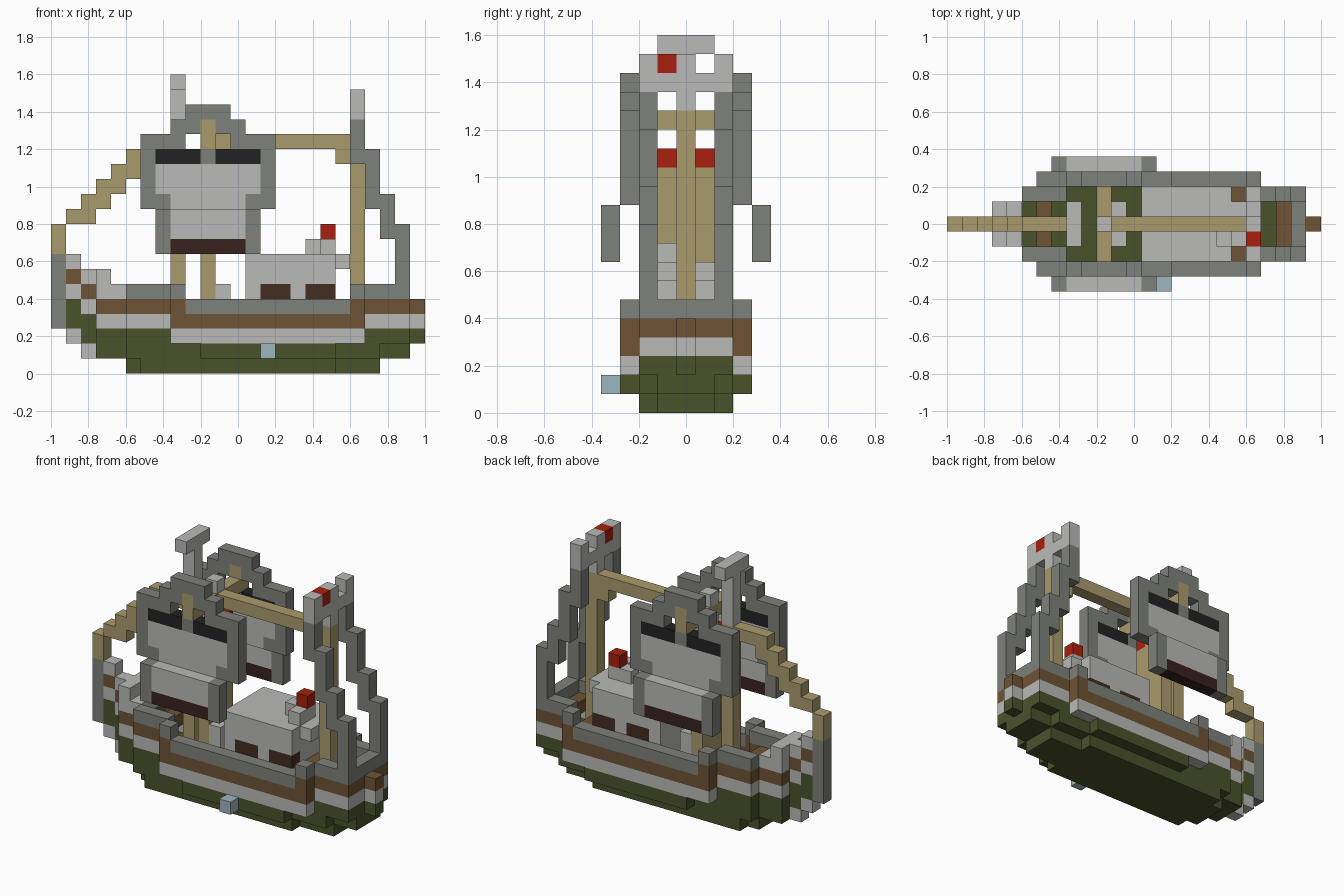
import bpy
import bmesh

if "Cube" in bpy.data.objects:
    bpy.data.objects.remove(bpy.data.objects["Cube"])

U = 0.08  # block size
MID = 4   # centre row across the width

PALETTE = {
    "stone_grey": "7F817B", "pale_grey": "BABAB8", "moss_green": "4A522B",
    "wood_brown": "6E5435", "rope_tan": "AA9B6D", "black": "222222",
    "maroon": "38221F", "dark_brown": "432C20", "red": "A8200E",
    "pale_blue": "9DB6BF",
}
NAMES = list(PALETTE)


def linear(v):
    return v / 12.92 if v <= 0.04045 else ((v + 0.055) / 1.055) ** 2.4


def make_material(name, code):
    rgb = [linear(int(code[n:n + 2], 16) / 255) for n in (0, 2, 4)] + [1]
    mat = bpy.data.materials.new(name)
    mat.use_nodes = True
    mat.diffuse_color = rgb
    bsdf = next(n for n in mat.node_tree.nodes if n.type == "BSDF_PRINCIPLED")
    bsdf.inputs["Base Color"].default_value = rgb
    bsdf.inputs["Roughness"].default_value = 0.9
    return mat


MATS = {n: make_material(n, c) for n, c in PALETTE.items()}
blocks = {}  # cell -> (part, colour)


def fill(part, colour, xs, ys, zs, mirror=False):
    """Fill half-open ranges of cells; single numbers mean one cell."""
    rx, ry, rz = [range(a, a + 1) if isinstance(a, int) else range(*a) for a in (xs, ys, zs)]
    for x in rx:
        for y in ry:
            for z in rz:
                blocks[x, y, z] = (part, colour)
                if mirror:
                    blocks[x, 2 * MID - y, z] = (part, colour)


# hull bottom
fill("hull_bottom", "moss_green", (6, 19), (2, 7), 0)
fill("hull_bottom", "moss_green", (5, 22), (3, 6), 0)
fill("hull_bottom", "moss_green", (10, 19), (1, 8), 1)
fill("hull_bottom", "moss_green", (5, 22), (2, 7), 1)
fill("hull_bottom", "moss_green", (3, 24), (3, 6), 1)

# hull plan, widest amidships
plan = set()
for (x0, x1), (y0, y1) in (((8, 21), (1, 8)), ((5, 24), (2, 7)), ((3, 24), (3, 6)), ((2, 25), (4, 5))):
    plan |= {(x, y) for x in range(x0, x1) for y in range(y0, y1)}
for x, y in plan:
    bulge = y in (1, 7)
    fill("deck", "pale_grey" if bulge else "moss_green", x, y, 2)
    if all(n in plan for n in ((x + 1, y), (x - 1, y), (x, y + 1), (x, y - 1))):
        continue
    fill("hull_wall", "wood_brown" if bulge else "pale_grey", x, y, 3)
    fill("hull_wall", "stone_grey" if bulge and 9 <= x < 20 else "wood_brown", x, y, 4)

# rails and thwarts
for xs in ((5, 8), (21, 24)):
    fill("rail", "stone_grey", xs, 2, 5, True)
for x in (8, 20):
    fill("rail", "stone_grey", x, 1, 5, True)
fill("rail", "stone_grey", 23, (2, 7), 5)
for x in (6, 19):
    fill("thwart", "wood_brown", x, (2, 7), 4)
fill("thwart", "wood_brown", 22, (3, 6), 4)

# bow: painted bands climbing to the stem post
fill("bow", "pale_grey", (3, 5), (3, 6), 5)
fill("bow", "pale_grey", 3, (3, 6), 6)
for x, low in ((2, 1), (1, 2)):
    bands = ("pale_grey", "moss_green", "moss_green", "pale_grey", "wood_brown", "pale_grey")
    for n, colour in enumerate(bands):
        fill("bow", colour, x, MID, low + n)
fill("stem_post", "stone_grey", 0, MID, (3, 8))

# stern arms stepping up to the stern frame
for x, zs in ((23, (5, 10)), (22, (9, 12)), (21, (11, 15)), (20, (14, 17))):
    fill("stern_arm", "stone_grey", x, 2, zs, True)
fill("stern_frame", "pale_grey", 20, (2, 7), 17)
fill("stern_frame", "pale_grey", 20, 2, 18, True)
fill("stern_frame", "pale_grey", 20, MID, (16, 19))
fill("stern_frame", "red", 20, 3, 18)

# cabin with windows, chimney and lamp
fill("cabin", "pale_grey", (13, 19), (2, 7), (3, 8))
fill("cabin", "pale_grey", 19, (3, 6), 7)
for xs in ((14, 16), (17, 19)):
    fill("cabin", "dark_brown", xs, 2, (4, 6), True)
fill("chimney", "pale_grey", (17, 19), MID, 8)
fill("chimney", "pale_grey", 18, 3, 8)
fill("lamp", "red", 18, MID, 9)
fill("deck_box", "pale_grey", 11, 3, (3, 6), True)

# masts, boom and forestay
fill("stern_mast", "rope_tan", 20, MID, (3, 16))
fill("boom", "rope_tan", (11, 20), MID, 15)
fill("boom", "rope_tan", 19, MID, 14)
fill("main_mast", "rope_tan", 10, (3, 6), (3, 13))
fill("main_mast", "rope_tan", 10, MID, (13, 16))
fill("main_mast", "red", 10, 3, 13, True)
fill("fore_mast", "rope_tan", 8, MID, (3, 15))
fill("stay", "rope_tan", 0, MID, (8, 10))
for step in range(5):
    fill("stay", "rope_tan", (1 + step, 3 + step), MID, 10 + step)
fill("stay", "rope_tan", (6, 8), MID, 14)
fill("mast_top", "pale_grey", 8, MID, (15, 19))
fill("mast_top", "pale_grey", 8, (3, 6), 19)
fill("mast_top", "pale_grey", 10, MID, 16)

# twin framed sails, one on each side
for xs, y, zs in (((7, 14), 0, (8, 11)), ((7, 14), 1, 11), ((6, 15), 1, (11, 16)),
                  ((8, 13), 1, 16), ((9, 12), 1, 17)):
    fill("sail", "stone_grey", xs, y, zs, True)
fill("sail", "pale_grey", (8, 13), 0, (9, 11), True)
fill("sail", "maroon", (8, 13), 0, 8, True)
fill("sail", "pale_grey", (8, 13), 1, 11, True)
fill("sail", "pale_grey", (7, 14), 1, (12, 14), True)
for xs in ((7, 10), (11, 14)):
    fill("sail", "black", xs, 1, 14, True)
for x in (9, 11):
    for y in (1, 7):
        blocks.pop((x, y, 15))
fill("yard", "rope_tan", 10, (1, 8), 15)
fill("yard", "rope_tan", 10, 1, 16, True)

# outlet on the hull side
fill("side_outlet", "pale_blue", 14, 0, 1)


# build one mesh per part from the exposed block faces
def build(part):
    bm = bmesh.new()
    used = []
    verts = {}

    def vert(p):
        if p not in verts:
            verts[p] = bm.verts.new(((p[0] - 12.5) * U, (p[1] - 4.5) * U, p[2] * U))
        return verts[p]

    for cell, (owner, colour) in blocks.items():
        if owner != part:
            continue
        if colour not in used:
            used.append(colour)
        for axis in range(3):
            for side in (0, 1):
                near = list(cell)
                near[axis] += 2 * side - 1
                if tuple(near) in blocks:
                    continue
                ring = []
                for a, b in ((0, 0), (1, 0), (1, 1), (0, 1)):
                    p = list(cell)
                    p[axis] += side
                    p[(axis + 1) % 3] += a
                    p[(axis + 2) % 3] += b
                    ring.append(vert(tuple(p)))
                face = bm.faces.new(ring if side else ring[::-1])
                face.material_index = used.index(colour)
    mesh = bpy.data.meshes.new(part)
    bm.to_mesh(mesh)
    bm.free()
    for colour in used:
        mesh.materials.append(MATS[colour])
    bpy.context.collection.objects.link(bpy.data.objects.new(part, mesh))


for part in sorted({owner for owner, _ in blocks.values()}):
    build(part)
